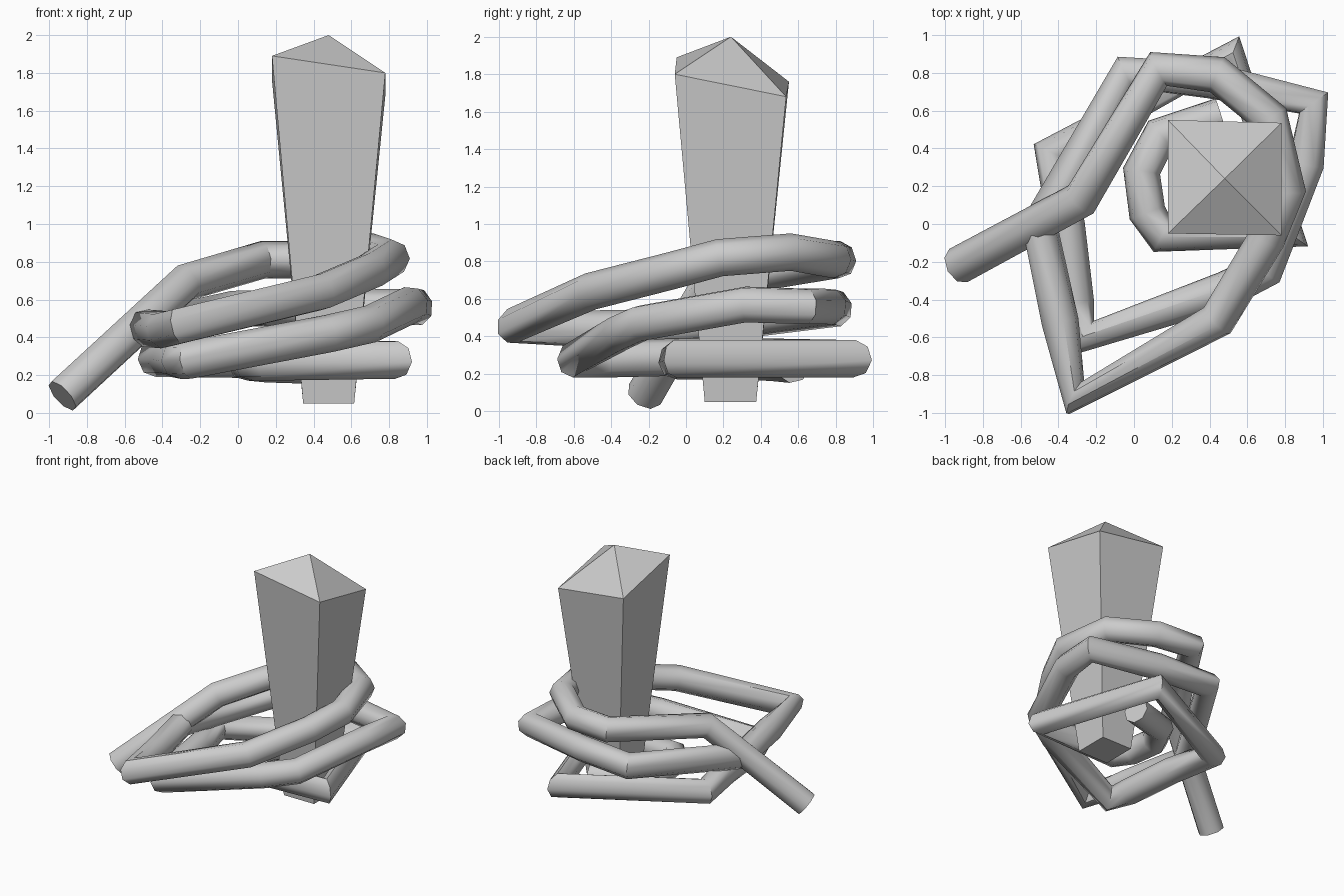
import bpy, bmesh

if "Cube" in bpy.data.objects:
    bpy.data.objects.remove(bpy.data.objects["Cube"])

grey = bpy.data.materials.new("plain grey")
grey.diffuse_color = (0.6, 0.6, 0.6, 1)
grey.use_nodes = True
grey.node_tree.nodes["Principled BSDF"].inputs["Base Color"].default_value = grey.diffuse_color

# Post: square stake that widens upward, with an uneven rim and a pointed cap
bm = bmesh.new()
foot = [bm.verts.new(p) for p in [(0.345, 0.10, 0.05), (0.615, 0.10, 0.05),
                                  (0.615, 0.375, 0.05), (0.345, 0.375, 0.05)]]
rim = [bm.verts.new(p) for p in [(0.18, -0.05, 1.89), (0.78, -0.06, 1.80),
                                 (0.78, 0.535, 1.68), (0.18, 0.55, 1.76)]]
tip = bm.verts.new((0.48, 0.24, 2.0))
bm.faces.new(foot[::-1])
for i in range(4):
    j = (i + 1) % 4
    bm.faces.new((foot[i], foot[j], rim[j], rim[i]))
    bm.faces.new((rim[i], rim[j], tip))
mesh = bpy.data.meshes.new("post")
bm.to_mesh(mesh)
bm.free()
post = bpy.data.objects.new("post", mesh)
post.data.materials.append(grey)
bpy.context.collection.objects.link(post)

# Rope: one eight-sided tube, from the loose tail down through three coils
path = [
    (-0.93, -0.22, 0.09), (-0.28, 0.13, 0.69), (0.13, 0.82, 0.81),    # loose tail
    (0.44, 0.79, 0.81), (0.72, 0.56, 0.85), (0.81, 0.18, 0.82),       # upper coil
    (0.70, -0.08, 0.75), (0.44, -0.51, 0.64), (-0.31, -0.92, 0.46),
    (-0.39, -0.52, 0.44), (-0.50, 0.0, 0.45), (-0.04, 0.80, 0.55),    # middle coil
    (0.40, 0.76, 0.56), (0.95, 0.64, 0.56), (0.91, 0.32, 0.57),
    (0.70, -0.24, 0.47), (0.48, -0.35, 0.42), (-0.26, -0.60, 0.28),
    (-0.31, -0.42, 0.28), (-0.36, 0.0, 0.29), (-0.44, 0.38, 0.29),    # lower coil
    (0.52, 0.90, 0.28), (0.84, -0.06, 0.28),
    (0.15, -0.06, 0.27), (0.07, 0.06, 0.27), (0.04, 0.28, 0.27),      # inner end
    (0.14, 0.47, 0.26), (0.46, 0.57, 0.25),
]
curve = bpy.data.curves.new("rope", 'CURVE')
curve.dimensions = '3D'
curve.bevel_depth = 0.1
curve.bevel_resolution = 2
curve.use_fill_caps = True
spline = curve.splines.new('POLY')
spline.points.add(len(path) - 1)
for point, co in zip(spline.points, path):
    point.co = (*co, 1)
rope = bpy.data.objects.new("rope", curve)
rope.data.materials.append(grey)
bpy.context.collection.objects.link(rope)
bpy.context.view_layer.objects.active = rope
rope.select_set(True)
bpy.ops.object.convert(target='MESH')
bpy.ops.object.shade_smooth_by_angle(angle=0.9)
